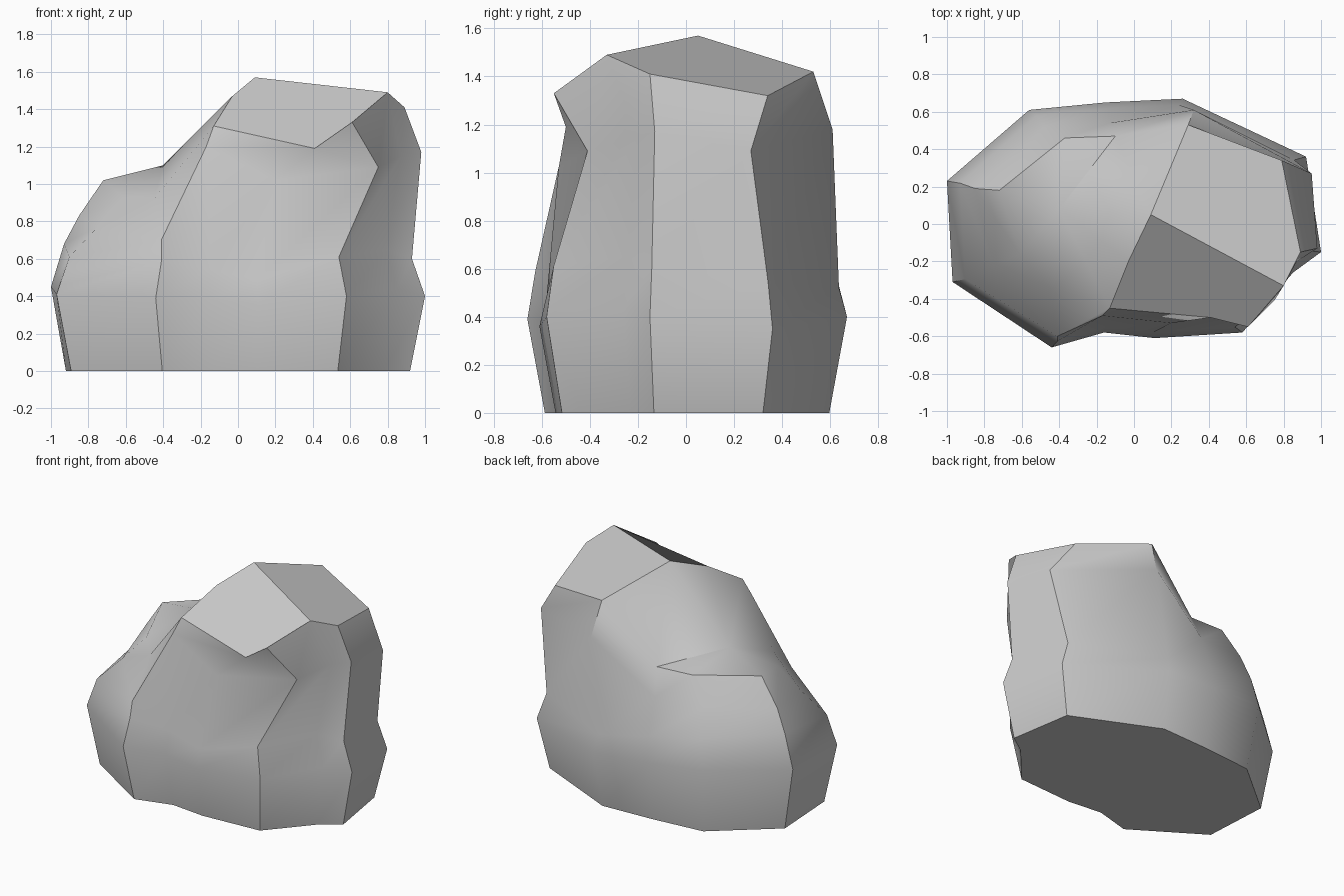
import bpy, bmesh, math

if "Cube" in bpy.data.objects:
    bpy.data.objects.remove(bpy.data.objects["Cube"])

# Cross-section rings of the boulder, anticlockwise from the left-back corner
waist = [(-1, .23, .45), (-.97, -.31, .41), (-.44, -.66, .39), (-.16, -.58, .38),
         (.11, -.61, .36), (.58, -.58, .40), (.85, -.26, .44), (1, -.15, .40),
         (.92, .36, .35), (.26, .67, .40), (-.15, .65, .43), (-.56, .61, .47)]
ledge_z = [.68, .61, .59, .54, .49, .61, .65, .60, .54, .52, .60, .67]
upper = [(-.85, .19, .83), (-.75, -.22, .77), (-.41, -.60, .70), (-.17, -.49, 1.20),
         (.20, -.53, 1.02), (.75, -.41, 1.09), (.87, -.20, 1.15), (.98, -.13, 1.17),
         (.95, .27, 1.09), (.32, .61, 1.18), (-.13, .54, .85), (-.48, .52, .85)]
rim = [(-.72, .18, 1.02), (-.61, -.16, .93), (-.45, -.34, .92), (-.13, -.45, 1.31),
       (.41, -.50, 1.19), (.61, -.55, 1.33), (.80, -.33, 1.49), (.89, -.15, 1.41),
       (.79, .34, 1.32), (.29, .53, 1.42), (-.10, .47, 1.03), (-.37, .46, 1.04)]

# Foot and ledge are inset copies of the waist
foot = [(x * .92, y * .89, 0) for x, y, z in waist]
ledge = [(x * .93, y * .95, h) for (x, y, z), h in zip(waist, ledge_z)]

bm = bmesh.new()
rings = [[bm.verts.new(p) for p in ring] for ring in (foot, waist, ledge, upper, rim)]
n = len(waist)

# Side walls and underside
for a, b in zip(rings, rings[1:]):
    for i in range(n):
        j = (i + 1) % n
        bm.faces.new((a[i], a[j], b[j], b[i]))
bm.faces.new(rings[0][::-1])

# Top facets around the peak, ridge and left shoulder
r = rings[-1]
peak = bm.verts.new((.09, .05, 1.57))
ridge = bm.verts.new((-.03, -.20, 1.47))
shoulder = bm.verts.new((-.40, .08, 1.10))
bm.faces.new((peak, r[6], r[7], r[8], r[9]))
bm.faces.new((peak, ridge, r[3], r[4], r[5], r[6]))
bm.faces.new((peak, r[9], r[10], shoulder))
bm.faces.new((peak, shoulder, ridge))
bm.faces.new((shoulder, r[2], r[3], ridge))
for i in (10, 11, 0, 1):
    bm.faces.new((shoulder, r[i], r[(i + 1) % n]))

bmesh.ops.recalc_face_normals(bm, faces=bm.faces)
mesh = bpy.data.meshes.new("boulder")
bm.to_mesh(mesh)
bm.free()
boulder = bpy.data.objects.new("boulder", mesh)
bpy.context.collection.objects.link(boulder)

# Soft shading with sharp main creases
bpy.context.view_layer.objects.active = boulder
boulder.select_set(True)
bpy.ops.object.shade_smooth_by_angle(angle=math.radians(38))
